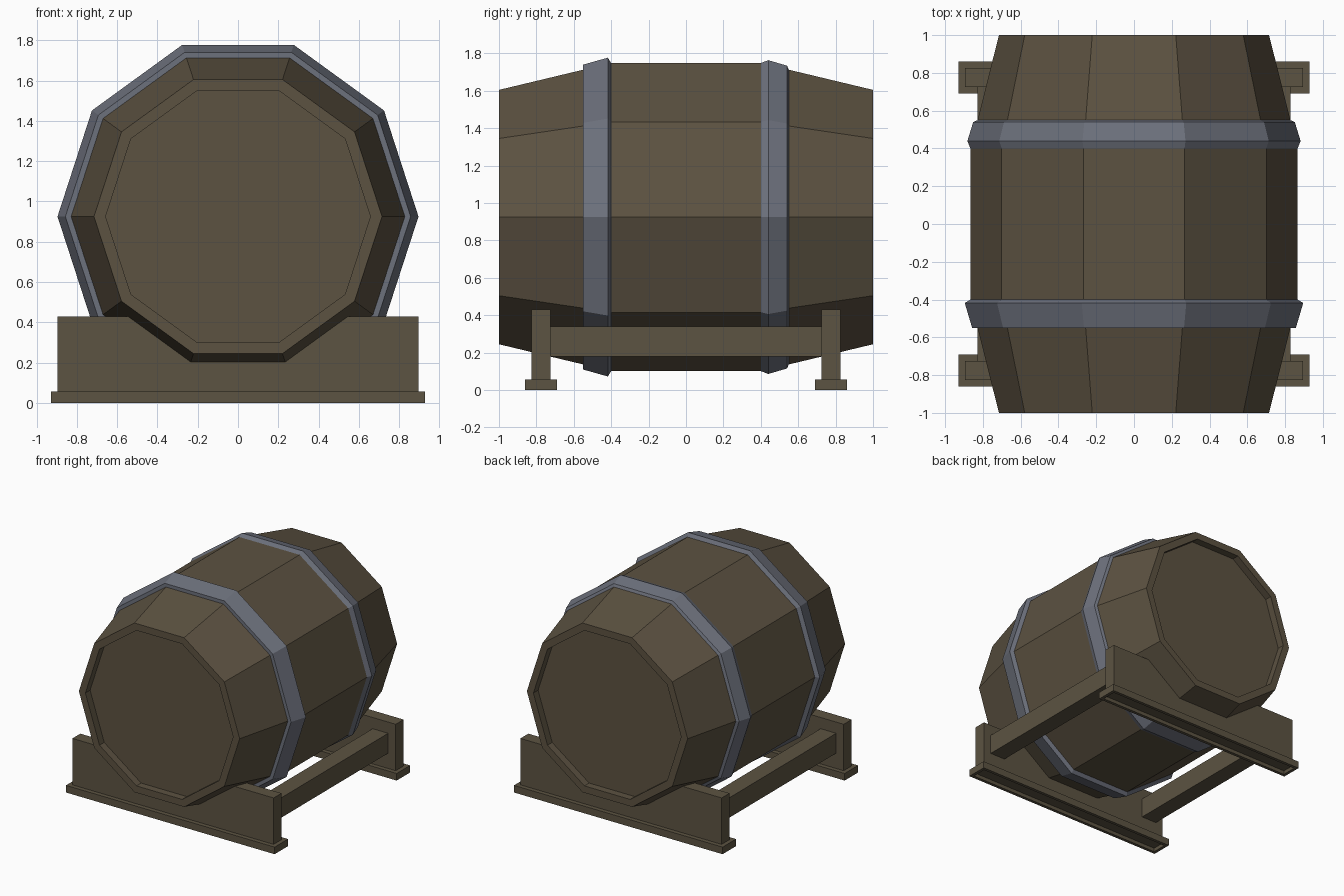
import bpy, bmesh, math

if "Cube" in bpy.data.objects:
    bpy.data.objects.remove(bpy.data.objects["Cube"])

CZ, SIDES = 0.925, 10   # barrel axis height, stave count


def material(name, rgb):
    m = bpy.data.materials.new(name)
    m.diffuse_color = (*rgb, 1)
    m.use_nodes = True
    m.node_tree.nodes["Principled BSDF"].inputs["Base Color"].default_value = m.diffuse_color
    return m


STAVE = material("stave_brown", (0.107, 0.084, 0.053))
WOOD = material("stand_wood", (0.107, 0.087, 0.054))
IRON = material("hoop_iron", (0.152, 0.164, 0.202))


def finish(name, bm, mat):
    bmesh.ops.recalc_face_normals(bm, faces=bm.faces)
    me = bpy.data.meshes.new(name)
    bm.to_mesh(me)
    bm.free()
    me.materials.append(mat)
    ob = bpy.data.objects.new(name, me)
    bpy.context.collection.objects.link(ob)
    return ob


def lathe(name, profile, mat, closed):
    """Ten-sided solid around the y axis from (y, radius) points."""
    bm = bmesh.new()
    rings = []
    for y, r in profile:
        angles = [2 * math.pi * k / SIDES for k in range(SIDES)]
        rings.append([bm.verts.new((r * math.cos(a), y, CZ + r * math.sin(a)))
                      for a in angles])
    pairs = list(zip(rings, rings[1:]))
    if closed:
        pairs.append((rings[-1], rings[0]))
    else:
        bm.faces.new(rings[0])
        bm.faces.new(rings[-1])
    for a, b in pairs:
        for k in range(SIDES):
            n = (k + 1) % SIDES
            bm.faces.new((a[k], a[n], b[n], b[k]))
    return finish(name, bm, mat)


def box(x0, x1, y0, y1, z0, z1):
    bm = bmesh.new()
    bmesh.ops.create_cube(bm, size=1)
    for v in bm.verts:
        v.co = (x1 if v.co.x > 0 else x0, y1 if v.co.y > 0 else y0,
                z1 if v.co.z > 0 else z0)
    return bm


# Barrel with recessed heads
half = [(0.94, 0.657), (1.0, 0.657), (1.0, 0.715), (0.40, 0.866)]
lathe("barrel", [(-y, r) for y, r in half] + half[::-1], STAVE, False)

# Iron hoops
lathe("front_hoop", [(-0.55, 0.80), (-0.55, 0.857), (-0.418, 0.896),
                     (-0.40, 0.866), (-0.40, 0.80)], IRON, True)
lathe("back_hoop", [(0.55, 0.80), (0.55, 0.828), (0.54, 0.851),
                    (0.44, 0.882), (0.40, 0.866), (0.40, 0.80)], IRON, True)

for name, s in (("front", -1), ("back", 1)):
    # Notched cradle board
    outline = [(-0.895, 0.05), (0.895, 0.05), (0.895, 0.43), (0.547, 0.43),
               (0.2345, 0.203), (-0.2345, 0.203), (-0.547, 0.43), (-0.895, 0.43)]
    bm = bmesh.new()
    face = bm.faces.new([bm.verts.new((x, s * 0.725, z)) for x, z in outline])
    ext = bmesh.ops.extrude_face_region(bm, geom=[face])
    for v in ext["geom"]:
        if isinstance(v, bmesh.types.BMVert):
            v.co.y = s * 0.825
    finish(name + "_cradle_board", bm, WOOD)

    # Foot with a shallow recess underneath
    y0, y1 = sorted((s * 0.69, s * 0.86))
    bm = box(-0.928, 0.928, y0, y1, 0, 0.057)
    bm.normal_update()
    base = [f for f in bm.faces if f.normal.z < -0.9]
    bmesh.ops.inset_region(bm, faces=base, thickness=0.035, depth=0)
    ext = bmesh.ops.extrude_face_region(bm, geom=base)
    for v in ext["geom"]:
        if isinstance(v, bmesh.types.BMVert):
            v.co.z += 0.03
    bmesh.ops.delete(bm, geom=[f for f in base if f.is_valid], context='FACES')
    finish(name + "_foot", bm, WOOD)

# Side rails joining the cradles
for name, s in (("left", -1), ("right", 1)):
    x0, x1 = sorted((s * 0.69, s * 0.828))
    finish(name + "_rail", box(x0, x1, -0.73, 0.73, 0.18, 0.34), WOOD)
